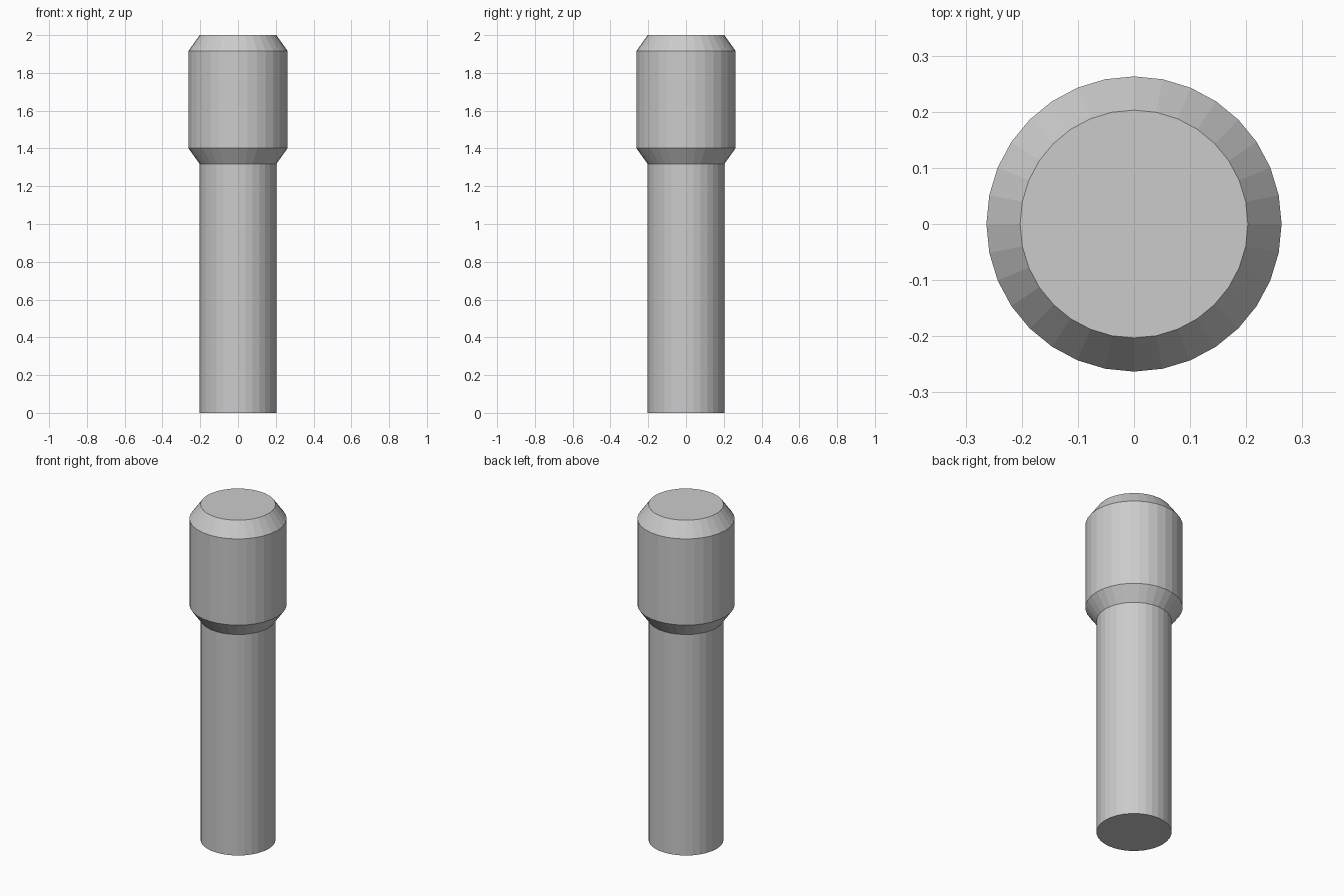
import bpy, bmesh, math

if "Cube" in bpy.data.objects:
    bpy.data.objects.remove(bpy.data.objects["Cube"])

SIDES = 32


def lathe(name, profile):
    """Closed flat-faced solid of revolution from (radius, z) points, bottom to top."""
    bm = bmesh.new()
    rings = []
    for r, z in profile:
        rings.append([bm.verts.new((r * math.cos(2 * math.pi * i / SIDES),
                                    r * math.sin(2 * math.pi * i / SIDES), z))
                      for i in range(SIDES)])
    for a, b in zip(rings, rings[1:]):
        for i in range(SIDES):
            j = (i + 1) % SIDES
            bm.faces.new((a[i], a[j], b[j], b[i]))
    bm.faces.new(rings[0][::-1])
    bm.faces.new(rings[-1])
    mesh = bpy.data.meshes.new(name)
    bm.to_mesh(mesh)
    bm.free()
    obj = bpy.data.objects.new(name, mesh)
    bpy.context.collection.objects.link(obj)
    return obj


# Straight shaft flaring into a wider head with chamfered ends
lathe("pin_with_chamfered_head", [
    (0.203, 0.0),
    (0.203, 1.318),
    (0.263, 1.402),
    (0.263, 1.916),
    (0.203, 2.0),
])
